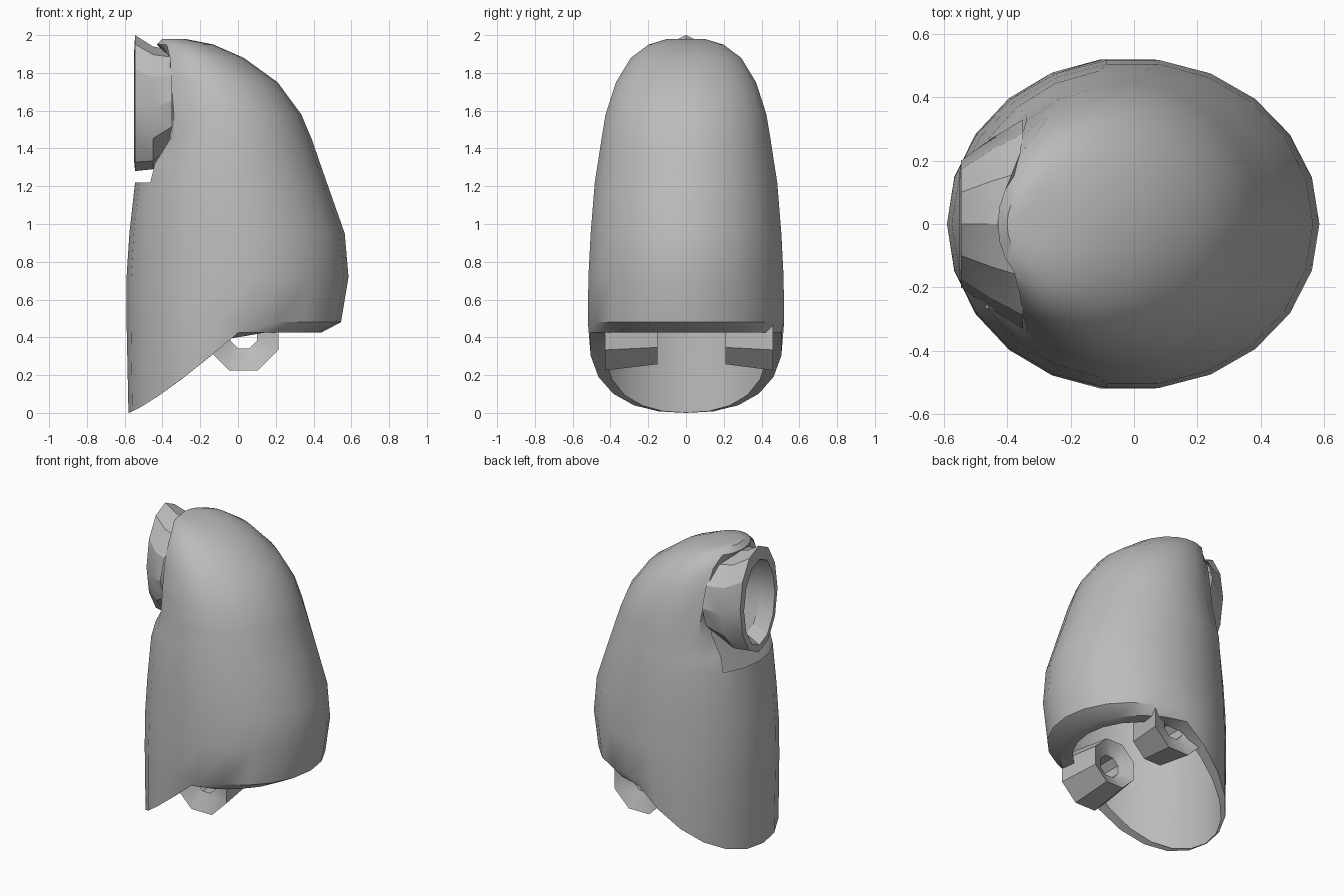
import bpy, bmesh
from math import cos, sin, tau, radians

cube = bpy.data.objects.get("Cube")
if cube:
    bpy.data.objects.remove(cube)

grey = bpy.data.materials.new("plain grey")
grey.use_nodes = True
colour = (0.5, 0.5, 0.5, 1)
grey.diffuse_color = colour
grey.node_tree.nodes["Principled BSDF"].inputs["Base Color"].default_value = colour

SIDES = 22


def loft(bm, loops, cap_end=False):
    """Skin a series of closed loops with quads."""
    rows = [[bm.verts.new(p) for p in loop] for loop in loops]
    n = len(rows[0])
    for a, b in zip(rows, rows[1:]):
        for i in range(n):
            j = (i + 1) % n
            bm.faces.new((a[i], a[j], b[j], b[i]))
    if cap_end:
        bm.faces.new(rows[-1])


def finish(bm, name, angle):
    mesh = bpy.data.meshes.new(name)
    bm.to_mesh(mesh)
    bm.free()
    mesh.materials.append(grey)
    obj = bpy.data.objects.new(name, mesh)
    bpy.context.collection.objects.link(obj)
    bpy.ops.object.select_all(action="DESELECT")
    obj.select_set(True)
    bpy.context.view_layer.objects.active = obj
    bpy.ops.object.shade_smooth_by_angle(angle=radians(angle))


def opening_x(z):
    """Depth of the face opening at a height."""
    return -0.44 if z < 1.4 else -0.36


def cloak_ring(x0, x1, half_y, z):
    """Horizontal oval; z None gives the curved, slanted hem."""
    loop = []
    for i in range(SIDES):
        t = tau * i / SIDES
        x = (x0 + x1) / 2 + (x1 - x0) / 2 * cos(t)
        y = half_y * sin(t)
        height = z
        if z is None:
            height = 0.425 * min(1, max(0, 1 + x / 0.58)) ** 1.2
        elif 1.3 < z < 1.9:
            x = max(x, opening_x(z))
        loop.append((x, y, height))
    return loop


# Hollow cloak: turned-in hem, body, and an opening for the hood
cloak_profile = [
    (-0.575, 0.37, 0.43, None),
    (-0.58, 0.44, 0.51, None),
    (-0.59, 0.545, 0.525, 0.48),
    (-0.59, 0.585, 0.522, 0.72),
    (-0.575, 0.565, 0.51, 0.95),
    (-0.545, 0.47, 0.488, 1.22),
    (-0.52, 0.435, 0.472, 1.32),
    (-0.49, 0.39, 0.452, 1.45),
    (-0.48, 0.335, 0.43, 1.58),
    (-0.47, 0.21, 0.375, 1.75),
    (-0.46, 0.03, 0.295, 1.88),
    (-0.43, -0.13, 0.2, 1.95),
    (-0.40, -0.28, 0.1, 1.98),
]
bm = bmesh.new()
loft(bm, [cloak_ring(*row) for row in cloak_profile], cap_end=True)
gap = [f for f in bm.faces
       if 1.23 < f.calc_center_median().z < 1.9
       and all(v.co.x < opening_x(v.co.z) + 0.005 for v in f.verts)]
bmesh.ops.delete(bm, geom=gap, context="FACES")
finish(bm, "cloak", 35)


def hood_ring(x, half_y, half_z, z):
    n = 12
    return [(x, -half_y * cos(tau * i / n), z + half_z * sin(tau * i / n))
            for i in range(n)]


# Hood rim that flares back to the cloak, with a deep recess inside
hood_profile = [
    (-0.35, 0.33, 0.27, 1.65),
    (-0.45, 0.27, 0.325, 1.615),
    (-0.545, 0.2, 0.36, 1.64),
    (-0.55, 0.165, 0.29, 1.62),
    (-0.45, 0.15, 0.25, 1.63),
    (-0.36, 0.09, 0.15, 1.66),
]
bm = bmesh.new()
loft(bm, [hood_ring(*row) for row in hood_profile], cap_end=True)
finish(bm, "hood", 25)


def foot_ring(y, radius):
    n = 8
    return [(0.03 + radius * cos(tau * (i + 0.5) / n), y,
             0.41 + radius * sin(tau * (i + 0.5) / n)) for i in range(n)]


# Ring-shaped feet with dished sides, tapering inward
for name, outer_y, inner_y in (("right_foot", -0.43, -0.15), ("left_foot", 0.46, 0.21)):
    dish = 0.05 if outer_y < 0 else -0.05
    bm = bmesh.new()
    loft(bm, [foot_ring(outer_y + dish, 0.075), foot_ring(outer_y, 0.2),
              foot_ring(inner_y, 0.165), foot_ring(inner_y - dish, 0.075),
              foot_ring(outer_y + dish, 0.075)])
    bmesh.ops.remove_doubles(bm, verts=bm.verts, dist=0.0001)
    bmesh.ops.recalc_face_normals(bm, faces=bm.faces)
    finish(bm, name, 30)
